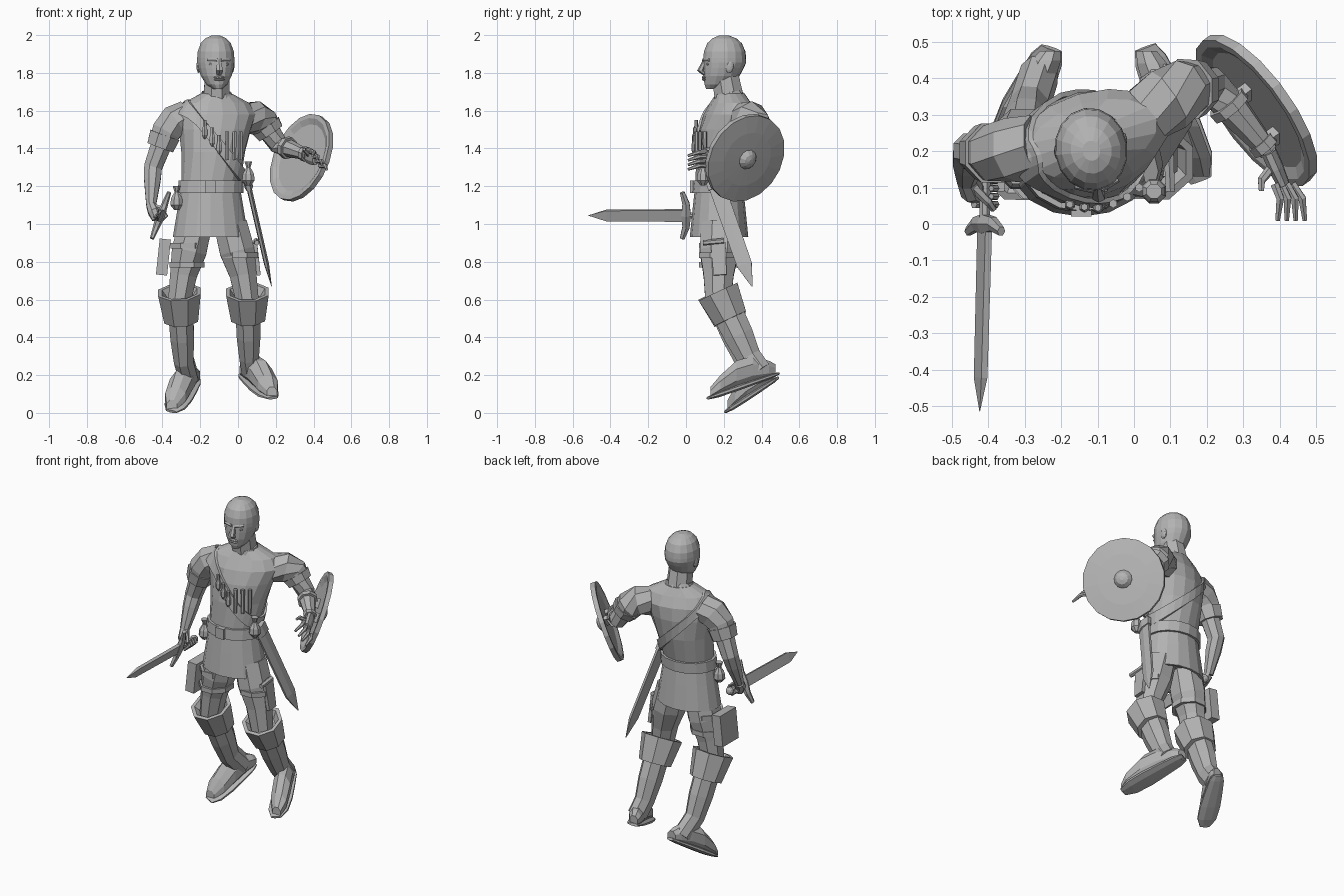
import bpy, bmesh
from math import sin, cos, pi, tau, sqrt
from mathutils import Vector as V, Matrix

default_cube = bpy.data.objects.get("Cube")
if default_cube:
    bpy.data.objects.remove(default_cube)

grey = bpy.data.materials.new("plain_grey")
grey.use_nodes = True
grey.diffuse_color = (.45, .45, .45, 1)
grey.node_tree.nodes["Principled BSDF"].inputs["Base Color"].default_value = grey.diffuse_color

X, Y, Z = V((1, 0, 0)), V((0, 1, 0)), V((0, 0, 1))


def finish(name, bm):
    bmesh.ops.recalc_face_normals(bm, faces=bm.faces)
    mesh = bpy.data.meshes.new(name)
    bm.to_mesh(mesh)
    bm.free()
    mesh.materials.append(grey)
    bpy.context.collection.objects.link(bpy.data.objects.new(name, mesh))


def skin(name, rings, closed=False):
    """Bridge rings of points, then cap the ends or join them in a loop."""
    bm = bmesh.new()
    loops = [[bm.verts.new(point) for point in ring] for ring in rings]
    pairs = list(zip(loops, loops[1:]))
    if closed:
        pairs.append((loops[-1], loops[0]))
    else:
        bm.faces.new(loops[0])
        bm.faces.new(loops[-1])
    for low, high in pairs:
        for i in range(len(low)):
            bm.faces.new((low[i - 1], low[i], high[i], high[i - 1]))
    finish(name, bm)


def sweep(name, path, radii, flat=1, sides=8, ref=X, axis=None):
    """Sweep ellipses along a path; flat scales them across the ref direction."""
    path = [V(point) for point in path]
    rings = []
    for i, (centre, radius) in enumerate(zip(path, radii)):
        along = (axis or path[min(i + 1, len(path) - 1)] - path[max(i - 1, 0)]).normalized()
        side = (ref - along * along.dot(ref)).normalized()
        across = along.cross(side) * flat
        angles = [tau * (k + .5) / sides for k in range(sides)]
        rings.append([centre + (side * cos(a) + across * sin(a)) * radius for a in angles])
    skin(name, rings)


def ball(name, centre, size):
    bm = bmesh.new()
    bmesh.ops.create_icosphere(bm, subdivisions=2, radius=1,
                               matrix=Matrix.LocRotScale(V(centre), None, V(size)))
    finish(name, bm)


# Body sections: height, half width, half depth; the chest turns and leans back
BODY = [(.93, .2, .155), (1.08, .175, .14), (1.2, .155, .127), (1.38, .17, .147), (1.5, .195, .145),
        (1.58, .22, .13), (1.64, .185, .1), (1.69, .085, .075)]


def body(z, angle, off=0):
    """Point on the body at a height and angle, and its distance sideways."""
    for low, high in zip(BODY, BODY[1:]):
        if z <= high[0]:
            break
    f = (z - low[0]) / (high[0] - low[0])
    wide, deep = (a + (b - a) * f + off for a, b in zip(low[1:], high[1:]))
    twist = min(max((z - 1.2) / .4, 0), 1)
    spot = V((wide * cos(angle), deep * sin(angle), z))
    middle = V((.03 * twist - .145, .06 * twist + .175, 0))
    return middle + Matrix.Rotation(.3 * twist, 3, 'Z') @ spot, spot.x


def hoop(z, off=0, sides=16):
    return [body(z, tau * k / sides, off)[0] for k in range(sides)]


hem = BODY[0][0]
skin("tunic", [[p + Z * .05 for p in hoop(hem, -.03)], hoop(hem, -.015)] + [hoop(row[0]) for row in BODY])
LOW, HIGH = 1.165, 1.23
skin("belt", [hoop(LOW), hoop(LOW, .014), hoop(HIGH, .014), hoop(HIGH)])
buckle = body(LOW, -pi / 2, .015)[0]
sweep("belt_buckle", [buckle, buckle + Z * (HIGH - LOW)], [.04, .04], .3, 4)

# Shoulder strap, a slanted loop that follows the body
strap = []
for k in range(28):
    angle, z = tau * k / 28, 1.4
    for step in range(12):
        z = min(1.42 - 1.05 * body(z, angle)[1], 1.64)
    strap.append([body(z + rise, angle, off)[0]
                  for rise, off in ((-.035, 0), (-.035, .014), (.035, .014), (.035, 0))])
skin("shoulder_strap", strap, closed=True)

# Neck and collar
NECK, NAPE = V((-.115, .235, 1.63)), V((-.11, .205, 1.8))
sweep("neck", [NECK, NAPE], [.078, .068], 1.1)
sweep("collar", [NECK, NECK.lerp(NAPE, .4)], [.11, .08], .9, 10)

# Head, egg shaped with a flat face
CHIN, TALL = 1.71, .29
FACING = Matrix.Rotation(.16, 3, 'Z')


def on_head(x, y, t):
    return V((-.117, .2, CHIN + TALL * t)) + FACING @ V((x, y, 0))


skull = []
for t in (.02, .1, .25, .4, .5, .58, .7, .85, .94, .99):
    full = sqrt(1 - abs(2 * t - 1) ** 3)
    jaw = min(1, .5 + t)
    face = .11 * (full if t > .5 else .8 + .2 * full)
    back = .12 * full * jaw
    wide = .1 * full * (1 + jaw) / 2
    skull.append([on_head(wide * cos(a), (back - face) / 2 + (back + face) / 2 * sin(a), t)
                  for a in (tau * k / 16 for k in range(16))])
skin("head", skull)
sweep("nose", [on_head(0, -.1, .55), on_head(0, -.125, .35), on_head(0, -.1, .3)],
      [.011, .02, .016], .9, 6)
for t in (.19, .23):
    ball("lip", on_head(0, -.106, t), (.03, .012, .007))
for side, name in ((1, "left"), (-1, "right")):
    ball(name + "_eye", on_head(side * .036, -.092, .47), (.018, .01, .008))
    sweep(name + "_brow", [on_head(side * .01, -.106, .54), on_head(side * .06, -.087, .55)],
          [.01, .009], 1, 6, Z)
    ball(name + "_ear", on_head(side * .089, .015, .43), (.013, .024, .036))

# Arms, each from chest to shoulder, elbow and wrist
ARMS = {"right": [V((-.27, .215, 1.57)), V((-.38, .195, 1.49)), V((-.45, .2, 1.3)), V((-.46, .12, 1.1))],
        "left": [V((.03, .3, 1.56)), V((.14, .37, 1.53)), V((.215, .38, 1.42)), V((.37, .2, 1.365))]}
for name, (chest, shoulder, elbow, wrist) in ARMS.items():
    sleeve_end = shoulder.lerp(elbow, .45)
    sweep(name + "_sleeve", [chest, chest.lerp(shoulder, .6) + Z * .02, shoulder, sleeve_end],
          [.085, .09, .083, .07])
    sweep(name + "_sleeve_band", [shoulder.lerp(elbow, .1), sleeve_end], [.088, .078])
    sweep(name + "_arm", [shoulder, elbow, elbow.lerp(wrist, .35), wrist], [.064, .052, .047, .028])
right_wrist, left_wrist = ARMS["right"][-1], ARMS["left"][-1]

# Open left hand
knuckles = V((.41, .11, 1.345))
sweep("left_palm", [left_wrist, left_wrist.lerp(knuckles, .5), knuckles], [.022, .022, .018], 2)
for i in range(4):
    fan = i - 1.5
    root = knuckles + V((.016, 0, -.024)) * fan
    bend = root + V((.022 + .004 * fan, -.04, 0))
    tip = bend + V((.005 * fan, -.06, -.02))
    sweep("left_finger", [root, bend, tip], [.013, .012, .007], 1, 6)
thumb = left_wrist + V((-.02, -.08, .03))
sweep("left_thumb", [left_wrist.lerp(knuckles, .4), thumb, thumb - Y * .03], [.014, .012, .008], 1, 6)

# Drawn sword
HILT = V((-.41, 0, 1.045))
POINT, POMMEL = HILT + V((-.014, -.515, 0)), HILT + Y * .145
EDGE = V((.35, 0, .94))
sweep("sword_blade", [HILT, HILT.lerp(POINT, .82), POINT], [.046, .042, .002], .3, 4, EDGE)
sweep("sword_grip", [HILT, POMMEL], [.016, .017])
ball("sword_pommel", POMMEL, (.025, .022, .025))
for side in (1, -1):
    horn = EDGE * side * .13
    sweep("sword_guard", [HILT, HILT + horn / 2, HILT + horn - Y * .02], [.03, .022, .014], .8, 6, Y)

# Right hand closed on the grip
sweep("right_palm", [right_wrist, HILT + V((-.035, .09, .02)), HILT + V((-.02, .08, -.02))],
      [.028, .034, .026])
for i in range(4):
    root = HILT + Y * (.12 - .022 * i)
    curl = [root + (X * cos(a) + Z * sin(a)) * .03 for a in (pi, 1.5 * pi, tau, 2.3 * pi)]
    sweep("right_finger", curl, [.012, .012, .011, .008], 1, 6, Y)
sweep("right_thumb", [right_wrist, HILT + V((.01, .06, .035)), HILT + V((.025, .04, .02))],
      [.016, .012, .009], 1, 6)

# Shield with boss and arm straps
HUB, OUT = V((.338, .313, 1.35)), V((.76, .55, -.345)).normalized()


def disc(name, depths, radii, sides):
    sweep(name, [HUB + OUT * depth for depth in depths], radii, 1, sides, axis=OUT)


RIM = .243
disc("shield", [0, 0, -.016, -.016, .012, .022, .026], [.02, .19, .22, RIM, RIM, .15, .03], 18)
disc("shield_boss", [.018, .03, .05, .058], [.056, .052, .035, .012], 12)
elbow = ARMS["left"][2]
for along, radius in ((.3, .06), (.9, .04)):
    spot = elbow.lerp(left_wrist, along)
    half = (left_wrist - elbow).normalized() * .014
    sweep("arm_strap", [spot - half, spot + half], [radius, radius])
    reach = OUT * (HUB - spot).dot(OUT)
    sweep("strap_mount", [spot, spot + reach], [.02, .02], 2, 4)

# Legs: hip, knee, ankle, heel and toe
LEGS = {"right": ((-.225, .18, 1), (-.31, .17, .64), (-.285, .34, .24), (-.23, .475, .165), (-.35, .22, 0)),
        "left": ((-.04, .18, 1), (.05, .17, .64), (.06, .35, .26), (.035, .475, .19), (.18, .13, .07))}
for name, joints in LEGS.items():
    hip, knee, ankle, heel, toe = map(V, joints)
    shin, foot = ankle - knee, toe - heel
    sweep(name + "_thigh", [hip, hip.lerp(knee, .4), hip.lerp(knee, .75), knee - Z * .05],
          [.095, .1, .077, .065], 1.12)
    # Boot with a flared, hollow cuff
    steps = [.1, 0, 0, .37, .37]
    sweep(name + "_boot_cuff", [knee + shin * s for s in steps], [.07, .1, .122, .097, .06], axis=shin)
    steps = [.2, .37, .6, .9]
    sweep(name + "_boot", [knee + shin * s for s in steps] + [heel + foot * .25 + Z * .06],
          [.065, .07, .068, .056, .055], 1.25)
    # Foot with a high instep, and its sole
    shape, sole, top = [], [], []
    for f in (0, .1, .35, .6, .85, 1):
        rounding = 1 - .4 * abs(2 * f - 1) ** 6
        up = .035 + .05 * sin(pi * f)
        wide = (.05 + .014 * sin(pi * f * f)) * rounding
        shape.append([heel + foot * f + Z * up + X * wide * cos(a) + Z * up * sin(a)
                      for a in (tau * (k + .5) / 8 for k in range(8))])
        top.append(heel + foot * (1.06 * f - .03) + Z * .013)
        sole.append(wide * 1.08)
    skin(name + "_foot", shape)
    sweep(name + "_sole", top, sole, .25)

# Scabbard on the left hip
MOUTH, CHAPE = V((.045, .145, 1.25)), V((.178, .35, .67))
SLANT = V((0, .9, .35))
sweep("scabbard", [MOUTH, MOUTH.lerp(CHAPE, .8), CHAPE], [.05, .047, .004], .28, 6, SLANT)
sweep("scabbard_throat", [MOUTH, MOUTH.lerp(CHAPE, .1)], [.056, .056], .4, 6, SLANT)

# Pouches at the belt
for name, neck in (("right", V((-.325, .13, 1.17))), ("left", V((.055, .09, 1.3)))):
    drops = [.03, 0, -.035, -.07, -.095]
    sweep(name + "_pouch", [neck + Z * d for d in drops], [.022, .012, .032, .036, .015])

# Case on the right thigh, sheathed knife on the left
sweep("thigh_case", [(-.385, .17, .92), (-.405, .17, .73)], [.042, .042], 2.7, 4)
sweep("knife_sheath", [(.09, .17, .9), (.11, .18, .73)], [.016, .014], 3.5, 4)
sweep("knife_grip", [(.1, .09, .9), (.095, .2, .91)], [.014, .016], 1, 6)
for name, x, z in (("case_strap", -.27, .77), ("case_strap", -.265, .87), ("knife_strap", .01, .82)):
    sweep(name, [(x, .17, z), (x, .17, z + .03)], [.1, .1], 1.1)

# Vials and tools hanging across the chest
for i in range(6):
    vial = i < 3
    root = body(1.5 - .04 * min(i, 2), .22 * i - 2, .02)[0]
    drops, radii = ([.05, .02, 0, -.03, -.05], [.01, .01, .016, .016, .004]) if vial else \
        ([.07, -.08], [.012, .01])
    sweep("chest_vial" if vial else "chest_tool", [root + Z * d for d in drops], radii, 1, 6)
